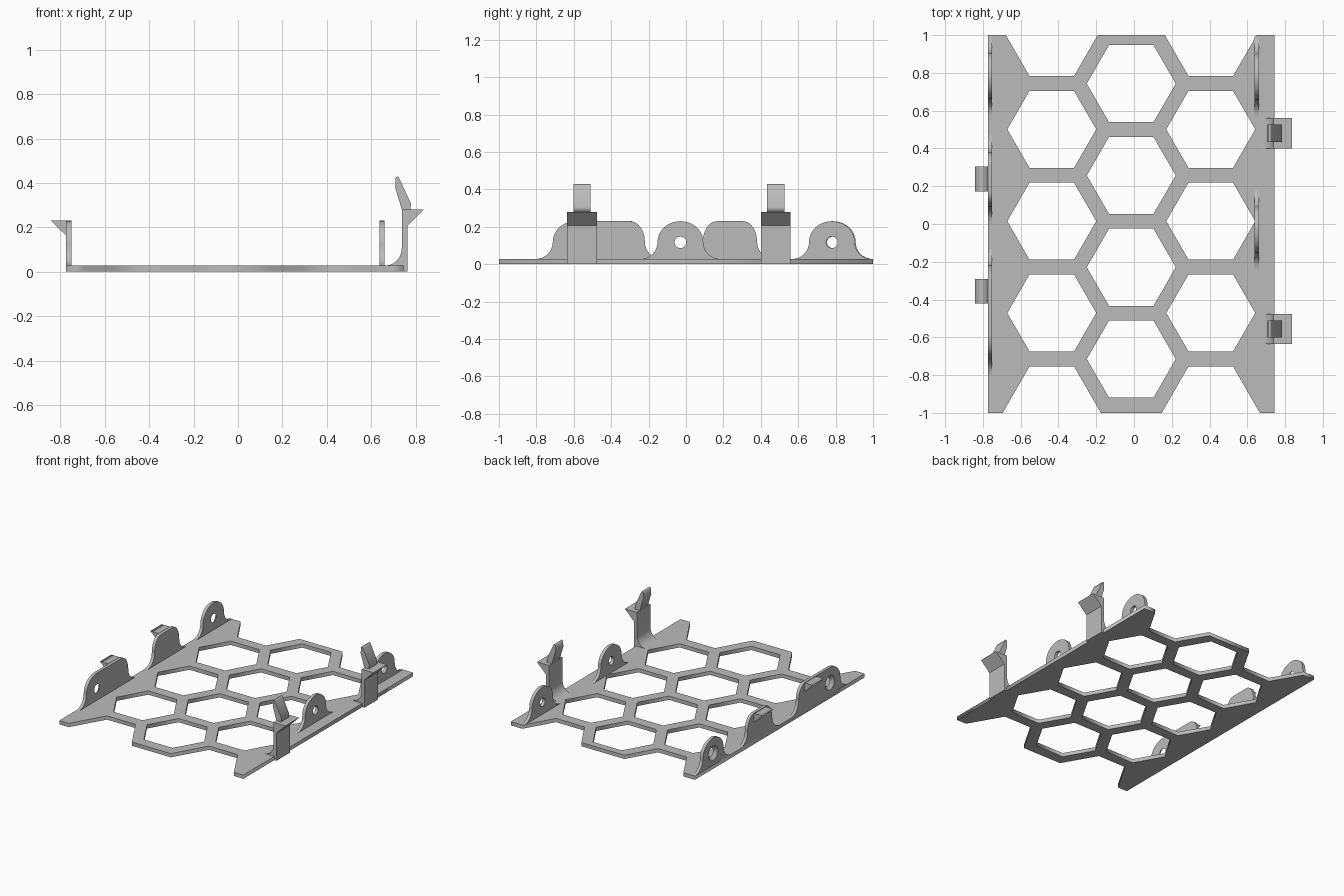
import bpy, bmesh, math
from mathutils import Matrix, Vector

cube = bpy.data.objects.get("Cube")
if cube:
    bpy.data.objects.remove(cube)

grey = bpy.data.materials.new("light grey plastic")
grey.use_nodes = True
colour = (0.5, 0.5, 0.5, 1)
grey.diffuse_color = colour
grey.node_tree.nodes["Principled BSDF"].inputs["Base Color"].default_value = colour

X, Y, Z = Vector((1, 0, 0)), Vector((0, 1, 0)), Vector((0, 0, 1))


def prism(name, loops, u, v, low, high):
    """Extrude filled loops drawn in the u, v plane between two depths along u x v."""
    n = u.cross(v)
    curve = bpy.data.curves.new(name, 'CURVE')
    curve.dimensions = '2D'
    curve.fill_mode = 'BOTH'
    curve.extrude = (high - low) / 2
    for loop in loops:
        spline = curve.splines.new('POLY')
        spline.points.add(len(loop) - 1)
        for point, (a, b) in zip(spline.points, loop):
            point.co = (a, b, 0, 1)
        spline.use_cyclic_u = True
    temp = bpy.data.objects.new(name + "_outline", curve)
    bpy.context.collection.objects.link(temp)
    graph = bpy.context.evaluated_depsgraph_get()
    mesh = bpy.data.meshes.new_from_object(temp.evaluated_get(graph))
    bpy.data.objects.remove(temp)
    frame = Matrix((u, v, n)).transposed().to_4x4()
    mesh.transform(Matrix.Translation(n * (low + high) / 2) @ frame)
    bm = bmesh.new()
    bm.from_mesh(mesh)
    bmesh.ops.remove_doubles(bm, verts=bm.verts, dist=1e-5)
    bmesh.ops.recalc_face_normals(bm, faces=bm.faces)
    bm.to_mesh(mesh)
    bm.free()
    mesh.materials.clear()
    mesh.materials.append(grey)
    obj = bpy.data.objects.new(name, mesh)
    bpy.context.collection.objects.link(obj)
    return obj


def smooth(obj):
    bpy.ops.object.select_all(action='DESELECT')
    obj.select_set(True)
    bpy.context.view_layer.objects.active = obj
    bpy.ops.object.shade_smooth_by_angle(angle=math.radians(30))


def ring(cx, cy, r, count):
    return [(cx + r * math.cos(math.tau * i / count),
             cy + r * math.sin(math.tau * i / count)) for i in range(count)]


# Honeycomb base plate, with half cells notched out of both ends
THICK, PITCH, CELL = 0.028, 0.486, 0.2355
COLUMN = PITCH * math.sqrt(3) / 2
MID_X, LEFT, RIGHT = -0.0145, -0.774, 0.745


def end_edge(y_end, y_notch):
    """Points along one end, from low x to high x."""
    points = [(LEFT, y_end)]
    spread = CELL / 2 + abs(y_end - y_notch) / math.sqrt(3)
    for cx in (MID_X - COLUMN, MID_X + COLUMN):
        points += [(cx - spread, y_end), (cx - CELL / 2, y_notch),
                   (cx + CELL / 2, y_notch), (cx + spread, y_end)]
    return points + [(RIGHT, y_end)]


outline = end_edge(-1, -0.754) + end_edge(1, 0.783)[::-1]
cells = [ring(MID_X, 0.743 - PITCH * i, CELL, 6) for i in range(4)]
for side in (-1, 1):
    cells += [ring(MID_X + side * COLUMN, 0.501 - PITCH * i, CELL, 6) for i in range(3)]
prism("honeycomb_plate", [outline] + cells, X, Y, 0, THICK)

# Upright tabs with rounded shoulders and flared feet
TOP, WAIST, HOLE_Z = 0.23, 0.12, 0.117


def tab_profile(start, end, r_start, r_end, flare=0.09):
    def half(centre, r, side):
        foot, turn = [], math.pi / 2
        for i in range(9):
            a = turn * i / 8
            foot.append((centre + side * (r + flare * (1 - math.sin(a))),
                         WAIST - (WAIST - THICK) * math.cos(a)))
        shoulder = [(centre + side * r * math.cos(turn * i / 10),
                     WAIST + (TOP - WAIST) * math.sin(turn * i / 10)) for i in range(1, 11)]
        return foot + shoulder
    left, right = half(start, r_start, -1), half(end, r_end, 1)[::-1]
    return left + (right[1:] if start == end else right)


def countersink(obj, y):
    """Cut a tapered screw hole, wider on the outer face."""
    bm = bmesh.new()
    bmesh.ops.create_cone(bm, cap_ends=True, segments=32, radius1=0.064, radius2=0.022,
                          depth=0.04, matrix=Matrix.Translation((LEFT + 0.011, y, HOLE_Z))
                          @ Matrix.Rotation(math.pi / 2, 4, 'Y'))
    mesh = bpy.data.meshes.new("screw_cutter")
    bm.to_mesh(mesh)
    bm.free()
    mesh.materials.append(grey)
    cutter = bpy.data.objects.new("screw_cutter", mesh)
    bpy.context.collection.objects.link(cutter)
    cutter.hide_render = True
    mod = obj.modifiers.new("screw_hole", 'BOOLEAN')
    mod.operation, mod.solver, mod.object = 'DIFFERENCE', 'EXACT', cutter
    bpy.context.view_layer.objects.active = obj
    bpy.ops.object.modifier_apply(modifier=mod.name)
    bpy.data.objects.remove(cutter)


for name, y in (("front", -0.03), ("back", 0.78)):
    smooth(prism("right_" + name + "_screw_tab",
                 [tab_profile(y, y, 0.122, 0.122), ring(y, HOLE_Z, 0.031, 32)],
                 Y, Z, 0.637, 0.661))

OUTER_TABS = (("left_front_tab", (-0.59, -0.30, 0.122, 0.08), -0.59),
              ("left_middle_tab", (0.165, 0.305, 0.075, 0.075), None),
              ("left_back_screw_tab", (0.785, 0.785, 0.122, 0.122), 0.785))
for name, shape, hole in OUTER_TABS:
    tab = prism(name, [tab_profile(*shape)], Y, Z, LEFT, LEFT + 0.023)
    if hole is not None:
        countersink(tab, hole)
    smooth(tab)

# Wedge catches on the outer face of the left tabs
for name, y in (("front", -0.356), ("middle", 0.238)):
    wedge = [(LEFT, TOP), (-0.843, TOP), (LEFT, 0.163)]
    prism("left_" + name + "_catch", [wedge], X, Z, -y - 0.066, -y + 0.066)

# Tall snap clips on the right: filleted post with barb, and a narrower finger lever
fillet = [(0.665 + 0.073 * math.sin(a), 0.108 - 0.08 * math.cos(a))
          for a in (math.pi / 2 * i / 8 for i in range(9))]
post = [(RIGHT, 0), (0.763, 0), (0.763, 0.206), (0.837, 0.28), (0.738, 0.28)]
post += fillet[::-1] + [(RIGHT, THICK)]
lever = [(0.738, 0.28), (0.776, 0.28), (0.78, 0.305), (0.727, 0.42),
         (0.72, 0.43), (0.71, 0.425), (0.708, 0.38)]
for name, y in (("front", -0.556), ("back", 0.48)):
    smooth(prism(name + "_clip_post", [post], X, Z, -y - 0.08, -y + 0.08))
    prism(name + "_clip_lever", [lever], X, Z, -y - 0.046, -y + 0.046)
